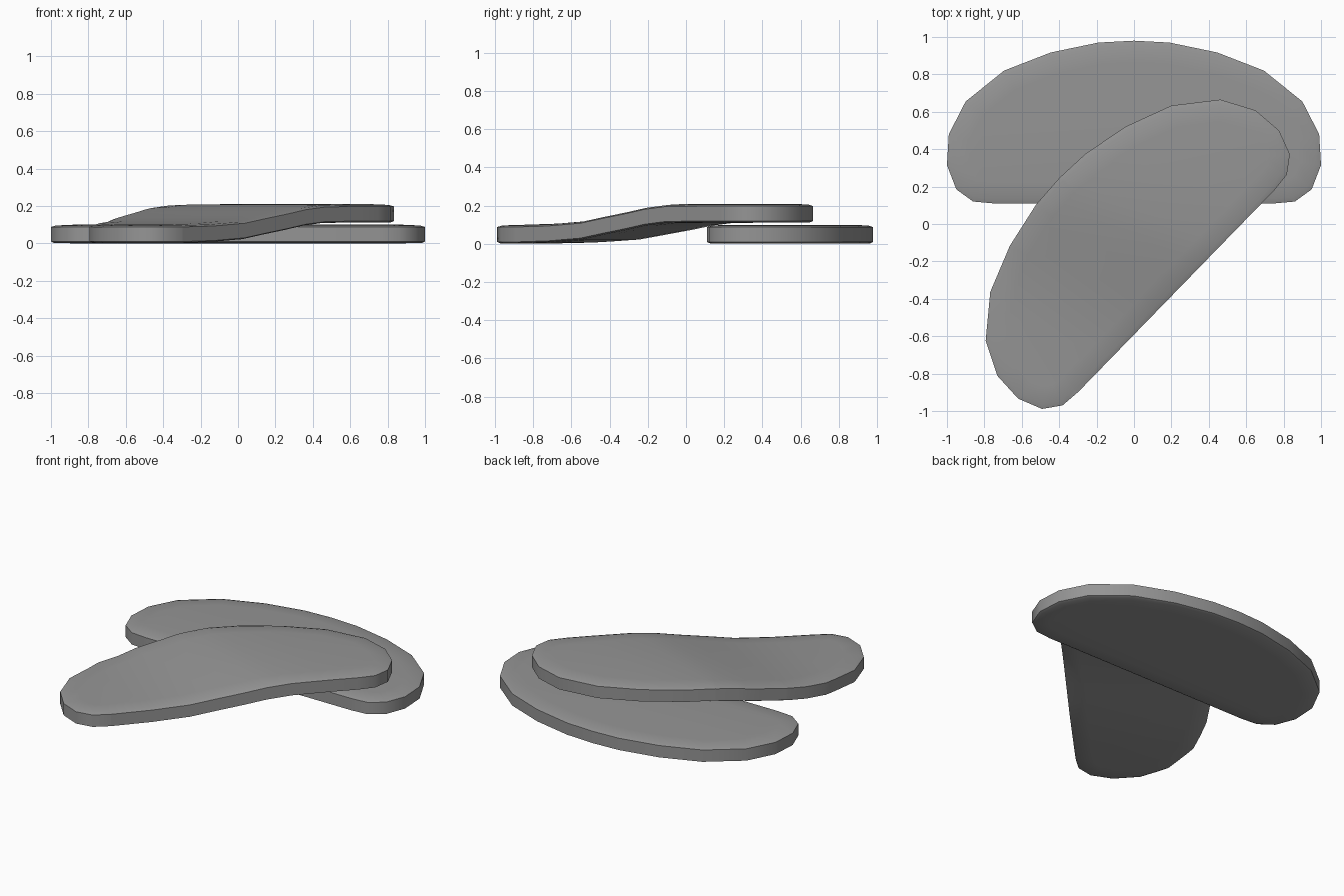
import bpy
import bmesh
from math import radians
from mathutils import Matrix, Vector

cube = bpy.data.objects.get("Cube")
if cube:
    bpy.data.objects.remove(cube)

grey = bpy.data.materials.new("plain grey")
grey.use_nodes = True
colour = (0.3, 0.3, 0.3, 1)
grey.diffuse_color = colour
grey.node_tree.nodes["Principled BSDF"].inputs["Base Color"].default_value = colour

# Half of the half-moon outline, from the straight edge round to the crown
HALF = [(0.75, 0), (0.86, 0.01), (0.95, 0.075), (1, 0.205), (0.99, 0.37),
        (0.9, 0.545), (0.695, 0.71), (0.445, 0.807), (0.19, 0.86)]
OUTLINE = HALF + [(0, 0.87)] + [(-x, y) for x, y in reversed(HALF)]

# Lift of the draped slab: distance along the bend, height
BEND = [(-0.75, 0), (-0.5, 0.006), (-0.27, 0.02), (-0.11, 0.045),
        (0.06, 0.07), (0.2, 0.093), (0.35, 0.107), (0.6, 0.11)]


def lift(s):
    if s <= BEND[0][0]:
        return 0
    for (a, za), (b, zb) in zip(BEND, BEND[1:]):
        if s <= b:
            return za + (zb - za) * (s - a) / (b - a)
    return BEND[-1][1]


def slab(name, place, draped=False):
    bm = bmesh.new()
    # Prism with a softly rounded rim on both sides
    base = bm.faces.new([bm.verts.new((x, y, 0.01)) for x, y in OUTLINE])
    ext = bmesh.ops.extrude_face_region(bm, geom=[base], use_keep_orig=True)
    top = [g for g in ext["geom"] if isinstance(g, bmesh.types.BMFace)][0]
    bmesh.ops.translate(bm, verts=top.verts[:], vec=(0, 0, 0.078))
    bmesh.ops.recalc_face_normals(bm, faces=bm.faces[:])
    for face, rims in ((top, ((0.025, 0.008), (0.09, 0.004))),
                       (base, ((0.015, 0.007), (0.09, 0.002)))):
        for width, rise in rims:
            bmesh.ops.inset_region(bm, faces=[face], thickness=width,
                                   depth=rise, use_even_offset=True)
    # Cut across the slab and raise one end over the other slab
    if draped:
        across = Vector((1, 0.39, 0))
        for s, _ in BEND:
            bmesh.ops.bisect_plane(bm, geom=bm.verts[:] + bm.edges[:] + bm.faces[:],
                                   plane_co=(s, 0, 0), plane_no=across)
        for v in bm.verts:
            v.co.z += lift(v.co.dot(across))
    bm.transform(place)
    mesh = bpy.data.meshes.new(name)
    bm.to_mesh(mesh)
    bm.free()
    mesh.materials.append(grey)
    obj = bpy.data.objects.new(name, mesh)
    bpy.context.collection.objects.link(obj)
    bpy.ops.object.select_all(action="DESELECT")
    obj.select_set(True)
    bpy.context.view_layer.objects.active = obj
    bpy.ops.object.shade_smooth_by_angle(angle=radians(50))


slab("lower_slice", Matrix.Translation((0, 0.11, 0)))
slab("upper_slice", Matrix.Translation((0.225, -0.36, 0))
     @ Matrix.Rotation(radians(45.8), 4, "Z"), draped=True)
